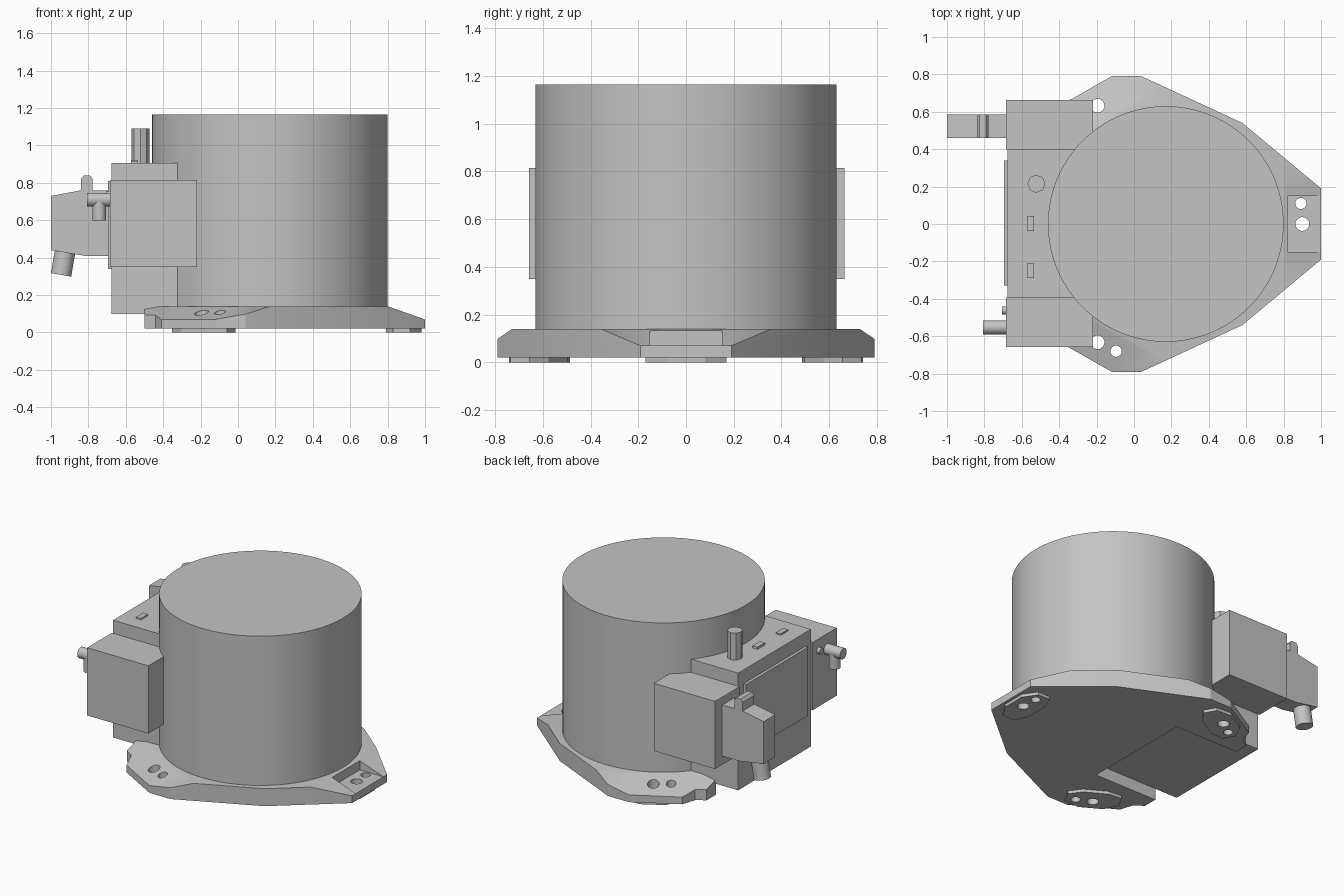
import bpy, bmesh, math
from mathutils import Vector, Matrix

if "Cube" in bpy.data.objects:
    bpy.data.objects.remove(bpy.data.objects["Cube"])

grey = bpy.data.materials.new("light_grey")
grey.use_nodes = True
grey.diffuse_color = (0.55, 0.55, 0.55, 1)
grey.node_tree.nodes["Principled BSDF"].inputs["Base Color"].default_value = (0.55, 0.55, 0.55, 1)

AXIS = Vector((0.17, 0, 0))          # axis of the main drum
FEET = [math.radians(a) for a in (0, 120, 240)]


def finish(name, bm):
    bmesh.ops.recalc_face_normals(bm, faces=bm.faces)
    mesh = bpy.data.meshes.new(name)
    bm.to_mesh(mesh)
    bm.free()
    mesh.materials.append(grey)
    obj = bpy.data.objects.new(name, mesh)
    bpy.context.collection.objects.link(obj)
    return obj


def select(obj):
    bpy.ops.object.select_all(action='DESELECT')
    obj.select_set(True)
    bpy.context.view_layer.objects.active = obj


def prism_mesh(points, depth):
    """Extrude a 3D outline along a vector."""
    bm = bmesh.new()
    face = bm.faces.new([bm.verts.new(p) for p in points])
    ext = bmesh.ops.extrude_face_region(bm, geom=[face])
    moved = [v for v in ext["geom"] if isinstance(v, bmesh.types.BMVert)]
    bmesh.ops.translate(bm, verts=moved, vec=depth)
    bmesh.ops.recalc_face_normals(bm, faces=bm.faces)
    return bm


def box(name, x, y, z, turn=None):
    bm = prism_mesh([(x[0], y[0], z[0]), (x[1], y[0], z[0]),
                     (x[1], y[1], z[0]), (x[0], y[1], z[0])], (0, 0, z[1] - z[0]))
    if turn:
        bm.transform(turn)
    return finish(name, bm)


def rod(name, start, end, radius, sides=32):
    start, end = Vector(start), Vector(end)
    d = end - start
    bm = bmesh.new()
    bmesh.ops.create_cone(bm, cap_ends=True, segments=sides, radius1=radius,
                          radius2=radius, depth=d.length)
    turn = Vector((0, 0, 1)).rotation_difference(d).to_matrix().to_4x4()
    bm.transform(Matrix.Translation((start + end) / 2) @ turn)
    obj = finish(name, bm)
    if sides > 8:
        select(obj)
        bpy.ops.object.shade_smooth_by_angle(angle=math.radians(30))
    return obj


def cut(obj, cutter):
    mod = obj.modifiers.new("cut", 'BOOLEAN')
    mod.operation = 'DIFFERENCE'
    mod.solver = 'EXACT'
    mod.object = cutter
    select(obj)
    bpy.ops.object.modifier_apply(modifier=mod.name)
    bpy.data.objects.remove(cutter)


def about_axis(angle):
    return Matrix.Translation(AXIS) @ Matrix.Rotation(angle, 4, 'Z')


# Base plate: three-lobed outline, sloped towards each foot
half = [(1, .19), (.58, .54), (.04, .79), (-.12, .79), (-.41, .625),
        (-.44, .53), (-.5, .49)]
outline = half + [(x, -y) for x, y in reversed(half)]
bm = prism_mesh([(x, y, .02) for x, y in outline], (0, 0, .12))
for a in FEET:
    radial = Vector((math.cos(a), math.sin(a), 0))
    bmesh.ops.bisect_plane(bm, geom=bm.verts[:] + bm.edges[:] + bm.faces[:],
                           plane_co=AXIS + radial * .63 + Vector((0, 0, .14)),
                           plane_no=radial * .07 + Vector((0, 0, .2)), clear_outer=True)
    bmesh.ops.holes_fill(bm, edges=bm.edges[:], sides=0)
base = finish("base_plate", bm)

# Bay for the control housing
cut(base, box("bay_cutter", (-.8, -.02), (-.39, .39), (-.1, .3)))

# Feet: pocket, pad underneath and two bolt holes each
pad_half = [(.81, .08), (.75, .17), (.66, .17), (.62, .08)]
for i, a in enumerate(FEET):
    turn = about_axis(a)
    cut(base, box("pocket_cutter", (.65, 1), (-.15, .15), (.07, .3), turn))
    bm = prism_mesh([(x, y, 0) for x, y in pad_half]
                    + [(x, -y, 0) for x, y in reversed(pad_half)], (0, 0, .02))
    bm.transform(turn)
    pad = finish("foot_pad_%d" % (i + 1), bm)
    for x, y, r in ((.73, 0, .037), (.722, .11, .03)):
        for part in (base, pad):
            cut(part, rod("hole_cutter", turn @ Vector((x, y, -.1)),
                          turn @ Vector((x, y, .3)), r, 24))
select(base)
bpy.ops.object.shade_smooth_by_angle(angle=math.radians(20))

# Main drum
rod("main_drum", AXIS + Vector((0, 0, .138)), AXIS + Vector((0, 0, 1.165)), .63, 128)

# Control housing with side boxes and rear cover
box("control_housing", (-.675, -.02), (-.392, .398), (.1, .905))
box("left_side_box", (-.685, -.22), (.398, .663), (.35, .815))
box("right_side_box", (-.685, -.22), (-.658, -.392), (.35, .815))
box("rear_cover", (-.695, -.67), (-.33, .34), (.34, .81))

# Fittings on top of the housing
rod("top_post", (-.522, .215, .9), (-.522, .215, 1.09), .048, 8)
box("top_socket", (-.573, -.535), (-.037, .043), (.9, .92))
box("top_socket_right", (-.573, -.535), (-.29, -.21), (.9, .915))

# Cable plug with latch and angled cable stub
profile = [(-.68, .41), (-.82, .41), (-1, .44), (-1, .73), (-.84, .76), (-.84, .82),
           (-.825, .838), (-.79, .838), (-.777, .82), (-.777, .76), (-.68, .76)]
finish("cable_plug", prism_mesh([(x, .46, z) for x, z in profile], (0, .125, 0)))
rod("cable_stub", (-.92, .523, .46), (-.946, .523, .308), .055)

# Tee fitting and small screw
rod("tee_tube", (-.68, -.553, .71), (-.808, -.553, .71), .037)
rod("tee_branch", (-.742, -.553, .71), (-.742, -.553, .6), .036)
rod("side_screw", (-.68, -.462, .735), (-.707, -.462, .735), .022)
